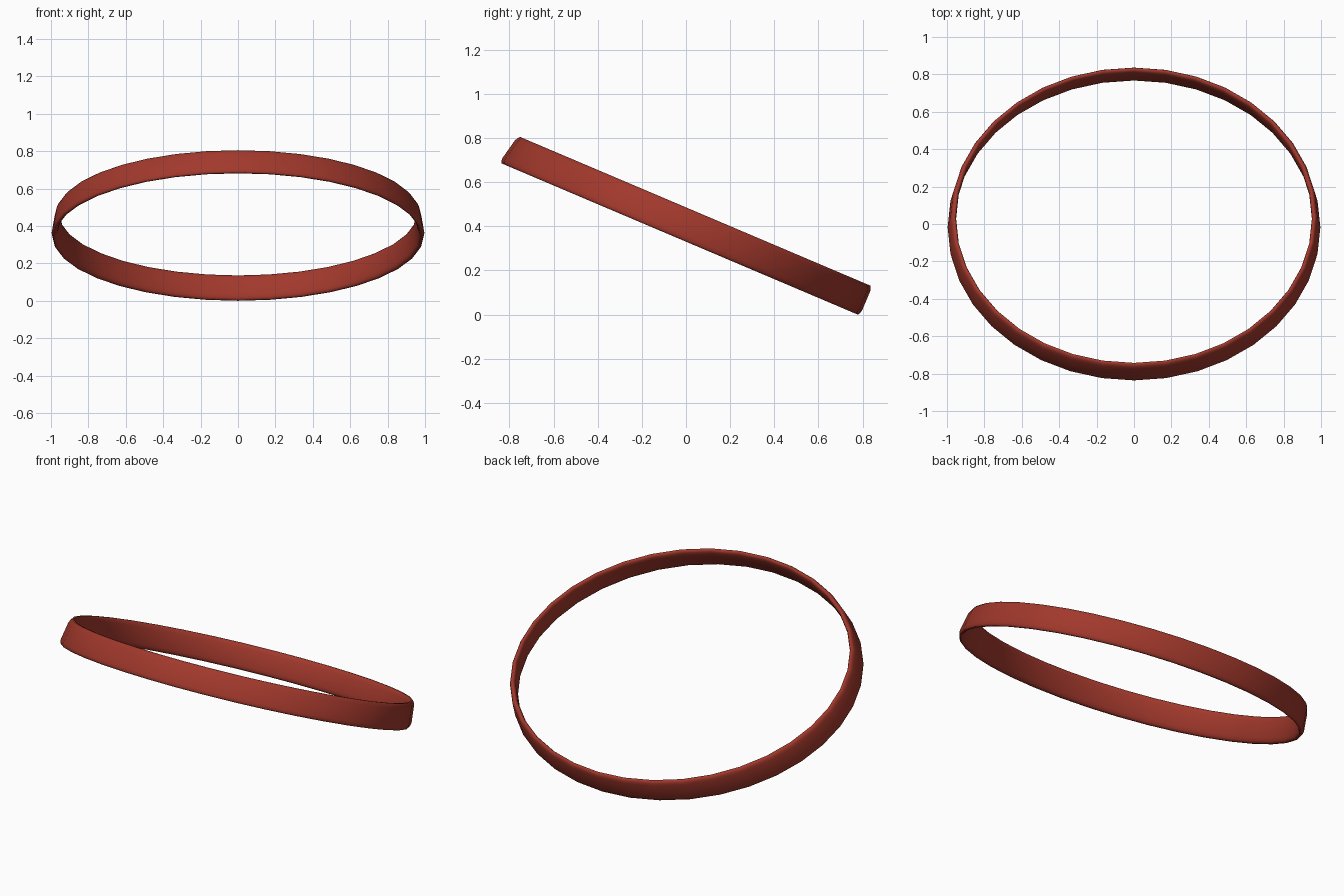
import bpy, bmesh, math
from mathutils import Matrix, Vector

if "Cube" in bpy.data.objects:
    bpy.data.objects.remove(bpy.data.objects["Cube"])

SEG = 36
TILT = math.radians(-23)
H = 0.0715   # half the band height
# cross-section of the band: (inward depth, height)
PROFILE = [(0.004, -0.062), (0.0, -0.048), (0.0, 0.0), (0.0, 0.048), (0.004, 0.062),
           (0.010, H), (0.020, H), (0.027, 0.060), (0.031, 0.045), (0.032, 0.0),
           (0.031, -0.045), (0.027, -0.060), (0.020, -H), (0.010, -H)]

# thin tilted band, leaning inwards towards its upper rim
bm = bmesh.new()
rings = []
for i in range(SEG):
    a = 2 * math.pi * i / SEG
    ring = []
    for depth, h in PROFILE:
        k = (h + H) / (2 * H)
        rx = 1.0 - 0.022 * k - depth
        ry = 0.887 - 0.0155 * k - depth
        cy = -0.164 + 0.0155 * k
        ring.append(bm.verts.new((rx * math.cos(a), cy + ry * math.sin(a), 0.3875 + h)))
    rings.append(ring)
n = len(PROFILE)
for i in range(SEG):
    r, s = rings[i], rings[(i + 1) % SEG]
    for j in range(n):
        bm.faces.new((r[j], s[j], s[(j + 1) % n], r[(j + 1) % n]))
bmesh.ops.transform(bm, matrix=Matrix.Rotation(TILT, 4, 'X'), verts=bm.verts)

# rest on the floor and centre front to back
ys = [v.co.y for v in bm.verts]
low = min(v.co.z for v in bm.verts)
bmesh.ops.translate(bm, vec=Vector((0, -(min(ys) + max(ys)) / 2, -low)), verts=bm.verts)
bmesh.ops.recalc_face_normals(bm, faces=bm.faces)
for f in bm.faces:
    f.smooth = True

mesh = bpy.data.meshes.new("band")
bm.to_mesh(mesh)
bm.free()
band = bpy.data.objects.new("band", mesh)
bpy.context.collection.objects.link(band)

# red finish
red = bpy.data.materials.new("red")
red.diffuse_color = (0.36, 0.04, 0.025, 1)
red.use_nodes = True
red.node_tree.nodes["Principled BSDF"].inputs["Base Color"].default_value = red.diffuse_color
mesh.materials.append(red)
